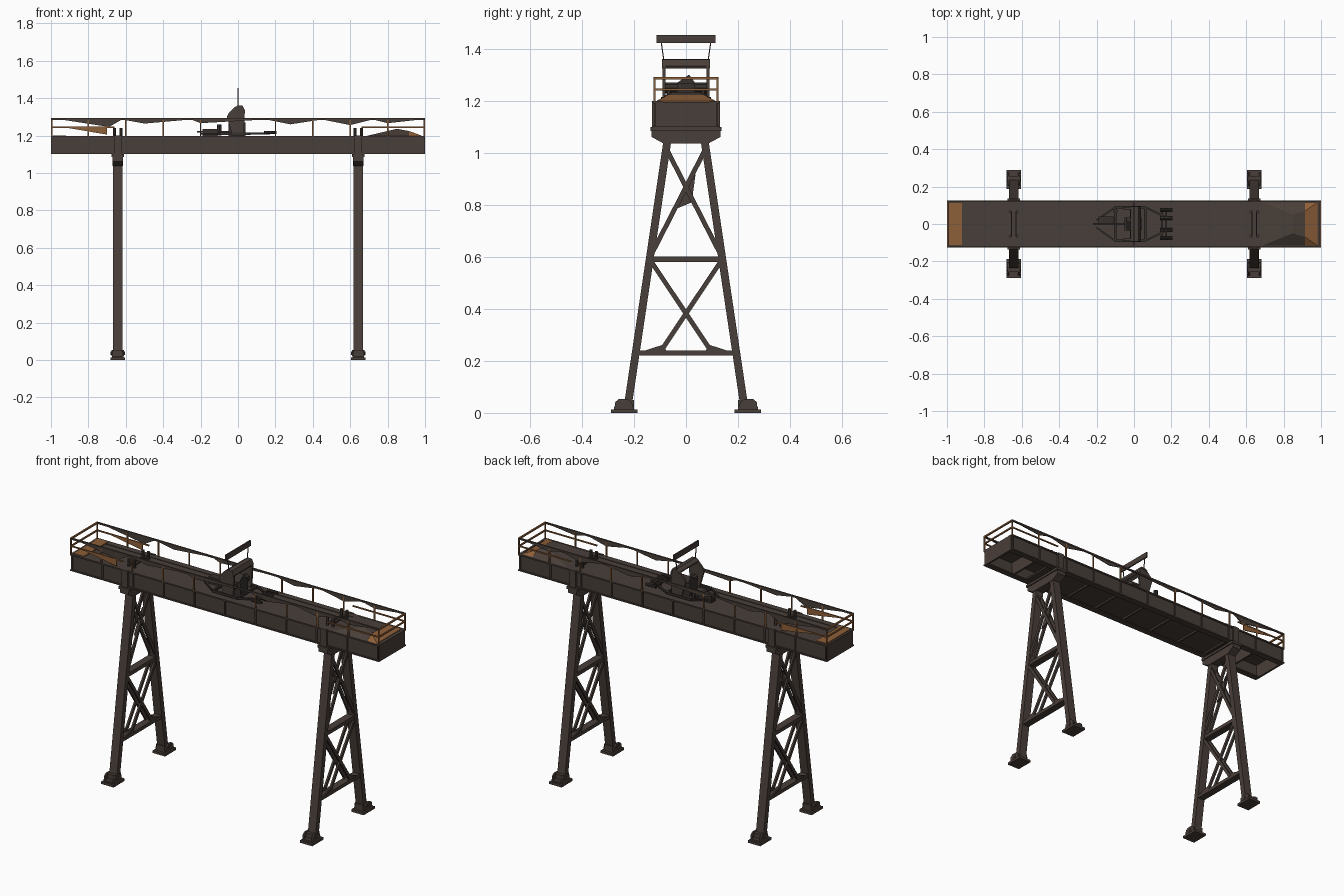
import bpy, bmesh, math
from mathutils import Vector as V

def material(name, rgb):
    m = bpy.data.materials.new(name)
    m.diffuse_color = (*rgb, 1)
    return m

STEEL = material("weathered steel", (0.066, 0.049, 0.041))
RUST = material("orange rust", (0.27, 0.115, 0.04))
DARK = material("dark machinery", (0.038, 0.031, 0.028))

class Part:
    """Collects primitives into one mesh object."""
    def __init__(self, name, mat):
        self.name, self.mat, self.bm = name, mat, bmesh.new()

    def hull(self, low, high):
        # solid between two matching loops
        a = [self.bm.verts.new(p) for p in low]
        b = [self.bm.verts.new(p) for p in high]
        n = len(a)
        self.bm.faces.new(a[::-1])
        self.bm.faces.new(b)
        for i in range(n):
            self.bm.faces.new((a[i], a[(i + 1) % n], b[(i + 1) % n], b[i]))

    def box(self, x0, x1, y0, y1, z0, z1):
        q = [(x0, y0), (x1, y0), (x1, y1), (x0, y1)]
        self.hull([(x, y, z0) for x, y in q], [(x, y, z1) for x, y in q])

    def bar(self, a, b, w, h=None, sides=0):
        # bar from a to b: w across the model's x (or y), h at right angles
        a, b, h = V(a), V(b), h or w
        d = (b - a).normalized()
        u = V((1, 0, 0)) if abs(d.x) < 0.9 else V((0, 1, 0))
        u = (u - d * u.dot(d)).normalized()
        v = d.cross(u)
        if sides:
            t = [2 * math.pi * i / sides for i in range(sides)]
            ring = [u * math.cos(k) * w / 2 + v * math.sin(k) * w / 2 for k in t]
        else:
            ring = [u * i * w / 2 + v * j * h / 2 for i, j in ((-1, -1), (1, -1), (1, 1), (-1, 1))]
        self.hull([a + r for r in ring], [b + r for r in ring])

    def prism_x(self, yz, x0, x1):
        self.hull([(x0, y, z) for y, z in yz], [(x1, y, z) for y, z in yz])

    def prism_y(self, xz, y0, y1):
        self.hull([(x, y0, z) for x, z in xz], [(x, y1, z) for x, z in xz])

    def done(self):
        bmesh.ops.recalc_face_normals(self.bm, faces=self.bm.faces)
        me = bpy.data.meshes.new(self.name)
        self.bm.to_mesh(me)
        self.bm.free()
        me.materials.append(self.mat)
        ob = bpy.data.objects.new(self.name, me)
        bpy.context.collection.objects.link(ob)
        return ob

S = (-1, 1)

# Bridge girder: side webs, flanges, ends, deck and recessed underside
g = Part("bridge_girder", STEEL)
for s in S:
    y0, y1 = sorted((s * 0.108, s * 0.118))
    g.box(-1, 1, y0, y1, 1.105, 1.195)
    for z0, z1 in ((1.1, 1.107), (1.19, 1.198)):
        y0, y1 = sorted((s * 0.09, s * 0.125))
        g.box(-1, 1, y0, y1, z0, z1)
    for i in range(11):
        x = -0.99 + i * 0.198
        y0, y1 = sorted((s * 0.116, s * 0.124))
        g.box(x - 0.004, x + 0.004, y0, y1, 1.105, 1.192)
    x0, x1 = sorted((s * 0.988, s * 1.0))
    g.box(x0, x1, -0.118, 0.118, 1.1, 1.197)
g.box(-0.99, 0.99, -0.11, 0.11, 1.183, 1.195)
g.box(-0.7, 0.7, -0.11, 0.11, 1.115, 1.125)
for i in range(-4, 5):
    g.box(i * 0.2 - 0.006, i * 0.2 + 0.006, -0.108, 0.108, 1.105, 1.185)
g.done()

# Rusty deck end and buckled sheet at the other end
r = Part("rusty_deck_ends", RUST)
r.box(-0.988, -0.92, -0.112, 0.112, 1.195, 1.201)
r.hull([(0.915, -0.115, 1.197), (0.98, -0.115, 1.197), (0.98, 0.115, 1.197), (0.915, 0.115, 1.197)],
       [(0.915, -0.07, 1.224), (0.98, -0.115, 1.2), (0.98, 0.115, 1.2), (0.915, 0.07, 1.224)])
r.done()
t = Part("buckled_deck_sheet", STEEL)
t.hull([(0.68, -0.118, 1.196), (0.914, -0.118, 1.196), (0.914, 0.118, 1.196), (0.68, 0.118, 1.196)],
       [(0.85, -0.05, 1.236), (0.914, -0.07, 1.224), (0.914, 0.07, 1.224), (0.85, 0.05, 1.236)])
t.done()

# Railings: dark top rails, rusty posts, mid rails and end rails
top = Part("top_rails", STEEL)
rust = Part("rusty_railing", RUST)
sheet = Part("torn_railing_sheets", STEEL)
flap = Part("rusty_railing_flaps", RUST)
for s in S:
    y = s * 0.121
    top.bar((-1, y, 1.288), (1, y, 1.288), 0.009)
    for x in (-0.996, -0.8, -0.6, -0.4, -0.2, 0.2, 0.4, 0.6, 0.8, 0.996):
        rust.bar((x, y, 1.195), (x, y, 1.288), 0.007)
    for e in S:
        rust.bar((e * 0.66, y, 1.244), (e * 0.996, y, 1.244), 0.007)
    rust.bar((s * 0.996, -0.121, 1.288), (s * 0.996, 0.121, 1.288), 0.009)
    rust.bar((s * 0.996, -0.121, 1.244), (s * 0.996, 0.121, 1.244), 0.008)
    # hanging triangles: start, low point, end, drop
    for a, m, b, d in ((-0.95, -0.69, -0.62, 0.04), (-0.62, -0.5, -0.25, 0.022), (-0.25, -0.2, 0.15, 0.02),
                       (0.15, 0.28, 0.45, 0.026), (0.45, 0.6, 0.72, 0.03), (0.72, 0.8, 0.98, 0.02)):
        sheet.prism_y([(a, 1.286), (m, 1.286 - d), (b, 1.286)], y - 0.002, y + 0.002)
    flap.prism_y([(-0.93, 1.244), (-0.7, 1.244), (-0.7, 1.205)], y - 0.002, y + 0.002)
for p in (top, rust, sheet, flap):
    p.done()

# Trestle legs
for side, e in (("left", -1), ("right", 1)):
    X = e * 0.643
    c = Part(side + "_leg_head", STEEL)
    c.box(X - 0.034, X + 0.034, -0.137, 0.137, 1.085, 1.1)
    c.prism_x([(-0.132, 1.085), (-0.132, 1.062), (-0.085, 1.036), (0.085, 1.036), (0.132, 1.062), (0.132, 1.085)],
              X - 0.028, X + 0.028)
    for s in S:
        y0, y1 = sorted((s * 0.116, s * 0.13))
        c.box(X - 0.02, X + 0.02, y0, y1, 1.09, 1.2)
        # deck bollards above the leg
        for dx in (-0.018, 0.018):
            c.bar((X + dx, s * 0.065, 1.19), (X + dx, s * 0.065, 1.24), 0.016, sides=8)
    for dx in (-0.012, 0.012):
        c.bar((X + dx, -0.065, 1.206), (X + dx, 0.065, 1.206), 0.007)
    c.done()

    f = Part(side + "_trestle", STEEL)
    for s in S:
        f.bar((X, s * 0.072, 1.045), (X, s * 0.222, 0.04), 0.05, 0.03)
    f.box(X - 0.022, X + 0.022, -0.142, 0.142, 0.58, 0.602)
    f.box(X - 0.022, X + 0.022, -0.2, 0.2, 0.22, 0.24)
    for s in S:
        for dx in (-0.017, 0.017):
            f.bar((X + dx, s * 0.072, 1.01), (X + dx, -s * 0.138, 0.6), 0.011, 0.018)
            f.bar((X + dx, s * 0.132, 0.58), (X + dx, -s * 0.095, 0.24), 0.011, 0.018)
            # gussets on the lower tie
            f.prism_x([(s * 0.075, 0.239), (s * 0.16, 0.239), (s * 0.09, 0.262)], X + dx - 0.004, X + dx + 0.004)
    f.prism_x([(-0.04, 0.785), (0.022, 0.81), (0.037, 0.92), (0.01, 0.88)], X - 0.004, X + 0.004)
    f.done()

    # Hinged feet
    h = Part(side + "_feet", STEEL)
    for s in S:
        y0, y1 = sorted((s * 0.186, s * 0.289))
        h.box(X - 0.04, X + 0.04, y0, y1, 0, 0.014)
        y0, y1 = sorted((s * 0.2, s * 0.278))
        h.box(X - 0.03, X + 0.03, y0, y1, 0.012, 0.022)
        for dx in (-0.029, 0.029):
            h.prism_x([(s * 0.205, 0.02), (s * 0.275, 0.02), (s * 0.272, 0.042), (s * 0.258, 0.054),
                       (s * 0.226, 0.054), (s * 0.208, 0.042)], X + dx - 0.005, X + dx + 0.005)
        h.bar((X - 0.038, s * 0.24, 0.036), (X + 0.038, s * 0.24, 0.036), 0.022, sides=10)
        h.box(X - 0.026, X + 0.026, min(s * 0.2, s * 0.255), max(s * 0.2, s * 0.255), 0.02, 0.05)
    h.done()

# Hoist trolley: frame, hood with open sides, winch and drums
f = Part("trolley_frame", DARK)
for s in S:
    f.bar((-0.1, s * 0.09, 1.21), (0.06, s * 0.09, 1.21), 0.012)
    f.bar((0.06, s * 0.09, 1.21), (0.17, s * 0.035, 1.21), 0.01)
    f.bar((-0.1, s * 0.09, 1.21), (-0.2, s * 0.02, 1.21), 0.008)
    f.bar((0.16 + s * 0.012, -0.085, 1.215), (0.16 + s * 0.012, 0.085, 1.215), 0.008)
    for k in (0.03, 0.075):
        f.bar((0.14, s * k, 1.216), (0.205, s * k, 1.216), 0.018, sides=8)
f.bar((-0.1, -0.09, 1.21), (-0.1, 0.09, 1.21), 0.012)
f.bar((0.06, -0.09, 1.21), (0.06, 0.09, 1.21), 0.012)
f.bar((-0.22, 0.0, 1.22), (0.0, 0.0, 1.22), 0.01)
f.done()

hood = Part("hoist_hood", STEEL)
arc = [(-0.085, 1.285), (-0.05, 1.32), (-0.02, 1.35), (0.0, 1.362), (0.025, 1.36), (0.037, 1.335)]
inner = [(x * 0.85, z - 0.01) for x, z in arc]
for s in S:
    y0, y1 = sorted((s * 0.078, s * 0.09))
    hood.prism_y([(-0.03, 1.2), (-0.06, 1.3)] + arc[1:] + [(0.03, 1.2)], y0, y1)
for i in range(2, 5):
    hood.prism_y([arc[i], arc[i + 1], inner[i + 1], inner[i]], -0.093, 0.093)
hood.done()

w = Part("winch", DARK)
w.box(-0.05, 0.04, -0.035, 0.035, 1.195, 1.27)
w.prism_x([(-0.035, 1.27), (0.035, 1.27), (0.012, 1.302)], -0.04, 0.03)
w.bar((0, -0.078, 1.25), (0, 0.078, 1.25), 0.045, sides=10)
w.box(-0.19, -0.11, 0.0, 0.04, 1.195, 1.235)
w.bar((-0.1, 0.07, 1.2), (-0.1, 0.07, 1.26), 0.025, sides=8)
w.done()

# Upright panel carried on two thin stays
p = Part("upright_panel", STEEL)
p.box(-0.004, 0.004, -0.114, 0.114, 1.423, 1.455)
for s in S:
    p.bar((0, s * 0.085, 1.355), (0, s * 0.095, 1.425), 0.004)
p.done()
